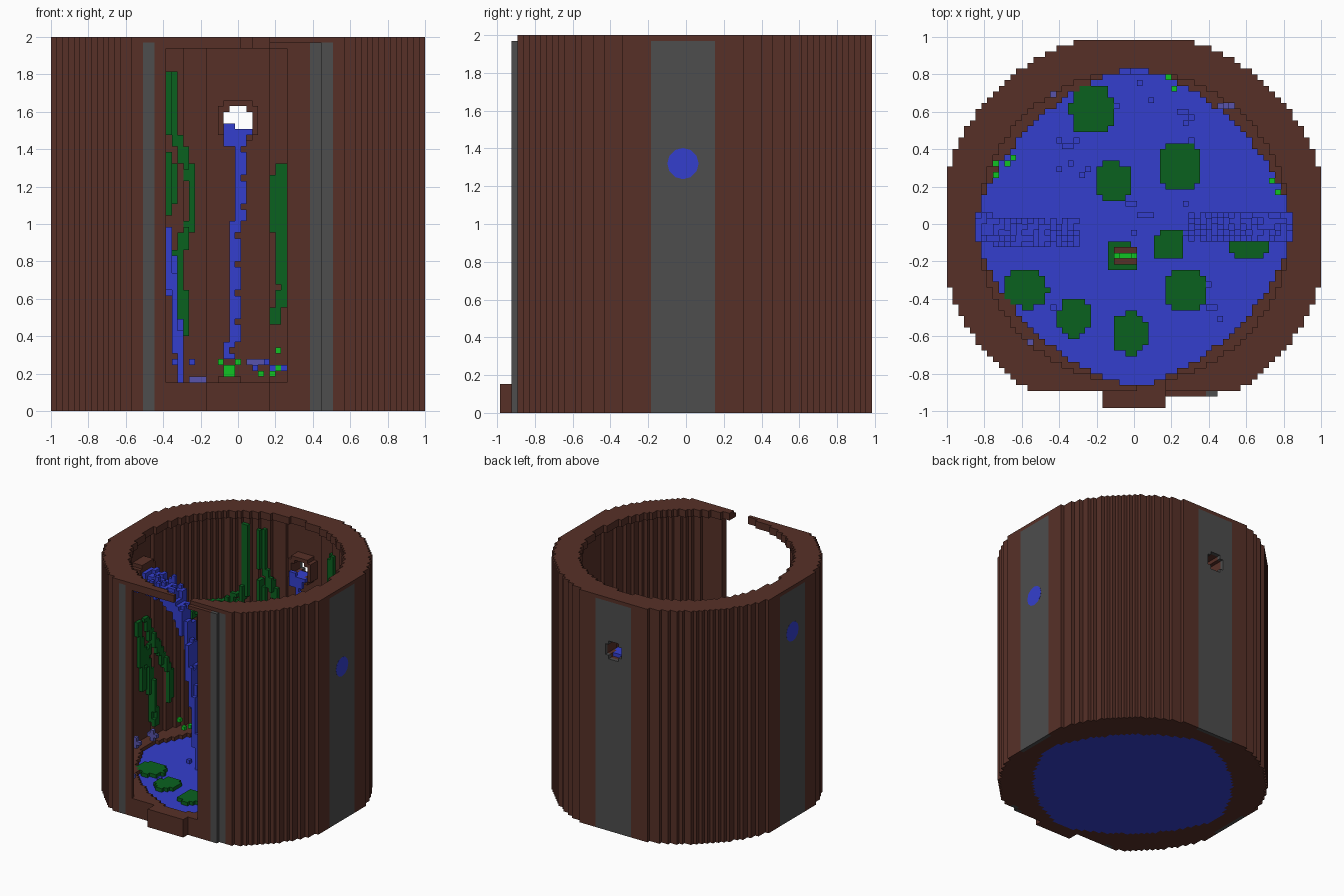
import bpy, bmesh, math, random

if "Cube" in bpy.data.objects:
    bpy.data.objects.remove(bpy.data.objects["Cube"], do_unlink=True)
random.seed(4)

NX, NY, NZ = 65, 64, 65
V = 2 / NX                      # block size
Y0 = -NY * V / 2


def material(name, rgb):
    lin = [((c / 255 + 0.055) / 1.055) ** 2.4 for c in rgb] + [1]
    m = bpy.data.materials.new(name)
    m.use_nodes = True
    m.diffuse_color = lin
    bsdf = m.node_tree.nodes["Principled BSDF"]
    bsdf.inputs["Base Color"].default_value = lin
    bsdf.inputs["Roughness"].default_value = 0.9
    return m


MATS = [material("bark brown", (87, 48, 39)), material("stone grey", (77, 77, 77)),
        material("water blue", (52, 63, 206)), material("leaf green", (10, 97, 31)),
        material("bright green", (16, 195, 36)), material("lavender", (88, 84, 172))]
BROWN, GREY, BLUE, LEAF, BRIGHT, LAVENDER = range(6)


def cell(x, y, z):
    return math.floor((x + 1) / V), math.floor((y - Y0) / V), math.floor(z / V)


def centre(i, j):
    return -1 + (i + .5) * V, Y0 + (j + .5) * V


def build(name, cells):
    """Turn {block: material} into a mesh of its outside faces, merged into strips."""
    bm = bmesh.new()
    verts = {}

    def vert(p):
        if p not in verts:
            verts[p] = bm.verts.new((-1 + p[0] * V, Y0 + p[1] * V, p[2] * V))
        return verts[p]

    for axis in range(3):
        run = 0 if axis == 2 else 2          # direction in which strips grow
        side = 3 - axis - run
        for sign in (-1, 1):
            def shown(c):
                n = list(c)
                n[axis] += sign
                return c in cells and tuple(n) not in cells
            for c, mat in cells.items():
                prev = list(c)
                prev[run] -= 1
                prev = tuple(prev)
                if not shown(c) or (shown(prev) and cells[prev] == mat):
                    continue
                end = list(c)
                while shown(tuple(end)) and cells[tuple(end)] == mat:
                    end[run] += 1
                corners = []
                for s, r in ((0, 0), (1, 0), (1, 1), (0, 1)):
                    p = list(c)
                    p[axis] += sign > 0
                    p[side] += s
                    p[run] = end[run] if r else c[run]
                    corners.append(vert(tuple(p)))
                if (sign > 0) != ((side + 1) % 3 == run):
                    corners.reverse()
                bm.faces.new(corners).material_index = mat
    mesh = bpy.data.meshes.new(name)
    bm.to_mesh(mesh)
    bm.free()
    used = sorted(set(cells.values()))
    for u in used:
        mesh.materials.append(MATS[u])
    for p in mesh.polygons:
        p.material_index = used.index(p.material_index)
    bpy.context.collection.objects.link(bpy.data.objects.new(name, mesh))


def box(cells, xs, ys, zs, mat):
    """Fill the block ranges xs, ys, zs (end not included)."""
    for i in range(*xs):
        for j in range(*ys):
            for k in range(*zs):
                cells[i, j, k] = mat


# Thin round wall, ledge around the pool, overhanging rim, doorway and stone panels
wall, pool = {}, {}
for i in range(NX):
    for j in range(3, NY):
        x, y = centre(i, j)
        r = math.hypot(x, y + .015)
        if r > 1.038:
            continue
        in_pool = (abs(x) / .85) ** 1.55 + (abs(y + .015) / .85) ** 1.55 < 1
        for k in range(NZ):
            if k < 5 and in_pool:
                if k < 4:
                    pool[i, j, k] = BLUE
                continue
            if k >= 5 and j > 3 and r < (.94 if k < 63 else .835):
                continue
            if y < -.6 and 20 <= i <= 40 and 5 <= k < 63:
                continue                                   # doorway
            if k >= 63 and y < -.75 and 33 <= i <= 37:
                continue                                   # broken lintel
            if y > .7 and math.hypot(i - 32, k - 50) < 2.5:
                continue                                   # back drain hole
            panel = (i in (0, NX - 1) and 26 <= j <= 36 or j == NY - 1 and 27 <= i <= 37
                     or j == 3 and i in (16, 17, 47, 48))
            wall[i, j, k] = GREY if panel and k < 64 else BROWN
box(wall, (38, 41), (2, 3), (0, 5), BROWN)
box(wall, (38, 41), (2, 3), (63, 64), BROWN)
box(wall, (41, 45), (2, 3), (0, 64), BROWN)
box(wall, (45, 47), (2, 3), (0, 64), GREY)
build("tower_wall", wall)
build("pool_water", pool)

# Doorstep
step = {}
box(step, (27, 38), (0, 3), (0, 5), BROWN)
build("doorstep", step)

# Round water marks on the side panels, the right one higher
for side, z, name in ((-1, 1.61, "water_mark_right"), (1, 1.32, "water_mark_left")):
    bpy.ops.mesh.primitive_cylinder_add(vertices=12, radius=.083, depth=.006,
                                        location=(side * .998, -.016, z),
                                        rotation=(0, math.pi / 2, 0))
    bpy.context.object.name = name
    bpy.context.object.data.materials.append(MATS[BLUE])

# Spout ring around the back hole, and hoods over the side waterfalls
spouts = {}
for i in range(27, 38):
    for j in range(59, 62):
        for k in range(46, 55):
            if 2.5 <= math.hypot(i - 32, k - 50) < 3.7:
                spouts[i, j, k] = BROWN
for i, k in ((2, 52), (60, 43)):
    box(spouts, (i, i + 3), (28, 35), (k, k + 3), BROWN)
    box(spouts, (i, i + 3), (29, 34), (k + 3, k + 4), BROWN)
build("pipe_spouts", spouts)


# Side waterfalls arc from the spouts into the pool
def arc_height(d, start):
    return start - (start - .17) * min(max((.84 - d) / .54, 0), 1) ** 5


for side, start, name in ((-1, 1.62, "waterfall_right"), (1, 1.35, "waterfall_left")):
    fall = {}
    for n in range(21):
        d = .94 - (n + .5) * V
        top, low = arc_height(d + V / 2, start), arc_height(d - V / 2, start) - .09
        for m in range(5):
            if n > 14 and m in (0, 4) and random.random() < .4:
                continue
            y = -.078 + m * V - (.05 * n / 20 if side < 0 else 0)
            jag = random.uniform(-.06, .03)
            i, j, k0 = cell(side * d, y, max(low + jag, .13))
            k1 = cell(0, 0, max(top + jag, .2))[2]
            box(fall, (i, i + 1), (j, j + 1), (k0, k1 + 1), BLUE)
    build(name, fall)

# Thin stream under the back hole
stream = {}
for k in range(9, 48):
    mid = 30 if k < 12 else 31 if k < 33 else 32
    box(stream, (mid, mid + 1 + (k % 5 > 0)), (58, 59), (k, k + 1), BLUE)
box(stream, (30, 35), (58, 62), (48, 49), BLUE)
box(stream, (30, 32), (58, 59), (46, 50), BLUE)
build("back_stream", stream)

# Lily pads: centre x, y, width, depth
pads = {}
for px, py, w, h in ((-.225, .61, .22, .25), (.25, .31, .23, .25), (-.11, .23, .19, .19),
                     (.19, -.11, .16, .16), (-.065, -.17, .16, .16), (.62, -.13, .20, .10),
                     (-.575, -.345, .22, .20), (-.32, -.5, .16, .20), (.28, -.36, .22, .21),
                     (-.02, -.585, .19, .21)):
    for i in range(NX):
        for j in range(NY):
            x, y = centre(i, j)
            if abs((x - px) / w * 2) ** 2.6 + abs((y - py) / h * 2) ** 2.6 < 1.1:
                pads[i, j, 4] = LEAF
build("lily_pads", pads)

# Frog sitting on a pad
frog = {}
box(frog, (29, 33), (25, 28), (5, 6), BROWN)
box(frog, (30, 32), (26, 27), (6, 8), BRIGHT)
for i in (29, 32):
    box(frog, (i, i + 1), (26, 27), (8, 9), BRIGHT)
build("frog", frog)

# Climbing vines: (angle, height) along the inside wall
vines = {}
for path in (((112.5, 1.80), (112.5, 1.52), (109, 1.42), (105, 1.25), (105, 1.02), (109, .85),
              (111, .78), (108, .6), (108, .42)),
             ((113, 1.36), (112, 1.2), (113, 1.05)), ((120, 1.82), (120, 1.3), (124, 1.1)),
             ((74, 1.30), (77.5, 1.2), (77.5, .98)), ((74.5, 1.28), (74, .62), (77.5, .48)),
             ((181, 1.2), (178, .95), (172, .8), (170, .55), (169, .25)),
             ((174, 1.2), (170, 1.0), (163, .8), (158, .6), (160, .4)),
             ((178, .9), (176, .6)), ((170, .95), (178, .8)),
             ((148, 1.1), (135, 1.15), (120, 1.28)), ((142, 1.2), (126, 1.2)),
             ((71, 1.75), (70, 1.4), (72, 1.1))):
    for (a0, z0), (a1, z1) in zip(path, path[1:]):
        for s in range(33):
            t = s / 32
            a = math.radians(a0 + (a1 - a0) * t)
            for da in (0, .025):
                c = cell(.92 * math.cos(a + da), -.015 + .92 * math.sin(a + da),
                         z0 + (z1 - z0) * t)
                if c not in wall:
                    vines[c] = LEAF
build("vines", vines)

# Sprouts and flowers on the ledge
plants = {}
for x, y, z in ((.13, .815, .2), (.19, .785, .2), (.22, .815, .23), (.22, .72, .33),
                (-.73, .33, .2), (-.64, .34, .3), (-.67, .31, .24), (-.73, .25, .3),
                (.73, .24, .22), (.76, .18, .3)):
    plants[cell(x, y, z)] = BRIGHT
for x, y in ((-.6, -.62), (.5, .62), (-.45, .69), (-.88, -.1), (-.87, .08)):
    i, j, k = cell(x, y, .17)
    for c in ((i, j, k), (i, j, k + 1), (i - 1, j, k + 1), (i + 1, j, k + 1), (i, j, k + 2)):
        if c not in wall:
            plants[c] = LAVENDER
for i, k, n in ((24, 5, 3), (34, 8, 3)):
    box(plants, (i, i + n), (59, 60), (k, k + 1), LAVENDER)
build("ledge_plants", plants)

# Splashes on the water
splash = {}
for cx, cy, n in ((-.33, .36, 8), (.3, .54, 5), (0, .03, 7), (-.35, -.38, 5), (.43, -.42, 5),
                  (0, .74, 5), (-.35, -.08, 5), (.33, .02, 5)):
    for _ in range(n):
        c = cell(cx + random.uniform(-.1, .1), cy + random.uniform(-.1, .1), .14)
        if c not in pads:
            splash[c] = BLUE
for i, k in ((21, 8), (22, 8), (24, 8), (35, 7), (37, 8), (38, 7), (40, 7)):
    splash[i, 58, k] = BLUE
build("splashes", splash)
